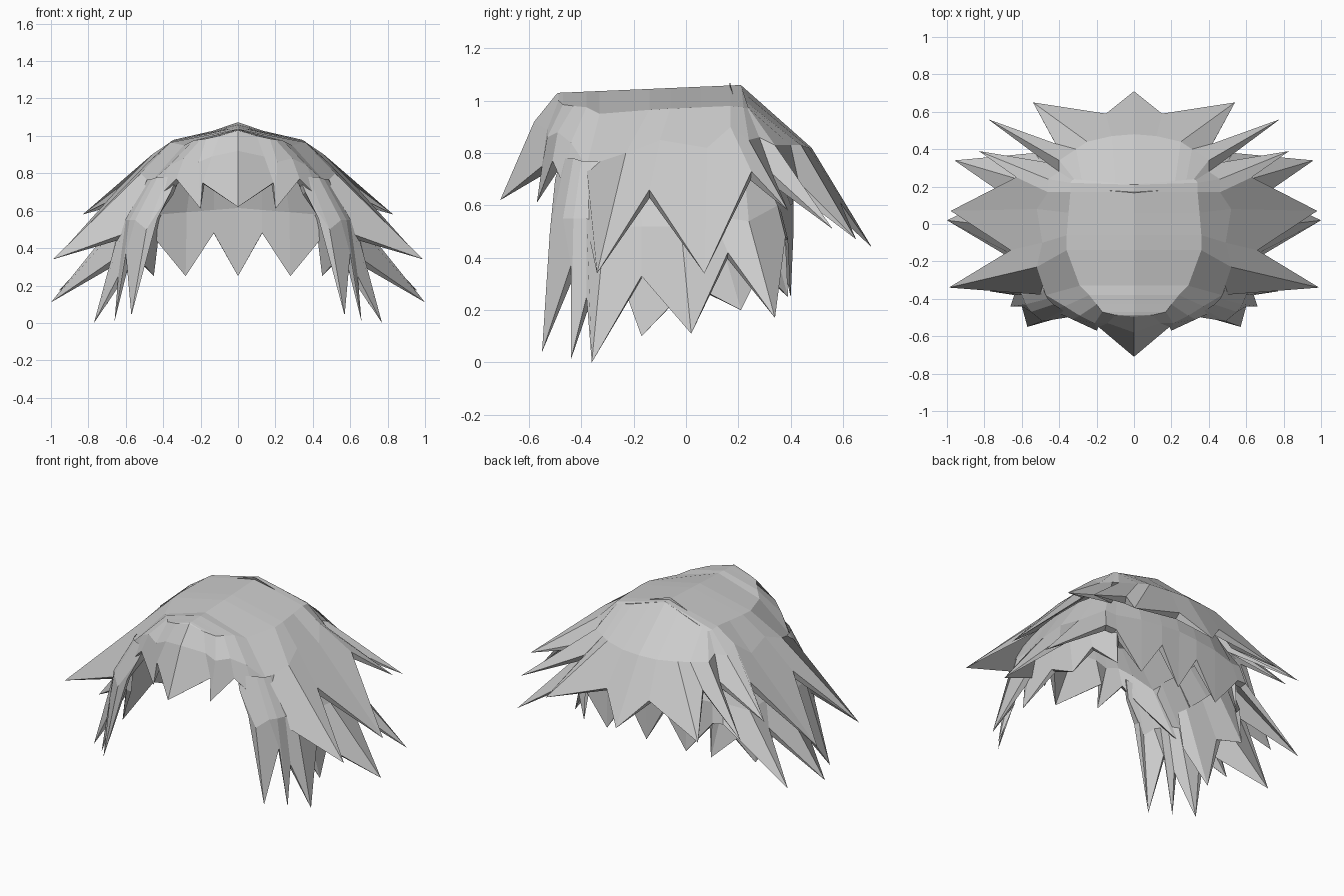
import bpy
import bmesh


def hair_layer(name, columns, thickness):
    """Strip of columns running front to back on the +x side, with a lining that
    meets the outside at every spike tip; the mirror makes the other half."""
    n, rows = len(columns), len(columns[0])
    bm = bmesh.new()
    out = [[bm.verts.new(p) for p in col] for col in columns]
    for i in range(n - 1):
        for j in range(rows - 1):
            bm.faces.new((out[i][j], out[i][j + 1], out[i + 1][j + 1], out[i + 1][j]))
    bm.normal_update()

    # Lining: pushed inward everywhere except at the tips
    lining = []
    for i, col in enumerate(out):
        near = [out[k][-1].co.z for k in (i - 1, i + 1) if 0 <= k < n]
        tip = col[-1].co.z < min(near)
        row = []
        for j, v in enumerate(col):
            if tip and j == rows - 1:
                row.append(bm.verts.new(v.co))
                continue
            p = v.co - v.normal * thickness
            if v.co.x < .001 or p.x < 0:
                p.x = 0
            row.append(bm.verts.new(p))
        lining.append(row)
    for i in range(n - 1):
        for j in range(rows - 1):
            bm.faces.new((lining[i][j], lining[i + 1][j], lining[i + 1][j + 1], lining[i][j + 1]))
        bm.faces.new((out[i][-1], lining[i][-1], lining[i + 1][-1], out[i + 1][-1]))
    # Open side edges away from the centre line
    for i in (0, n - 1):
        if columns[i][-1][0] > 0:
            for j in range(rows - 1):
                quad = [out[i][j], lining[i][j], lining[i][j + 1], out[i][j + 1]]
                bm.faces.new(quad if i == 0 else quad[::-1])
    bmesh.ops.remove_doubles(bm, verts=bm.verts, dist=.0005)
    mesh = bpy.data.meshes.new(name)
    bm.to_mesh(mesh)
    bm.free()
    obj = bpy.data.objects.new(name, mesh)
    bpy.context.collection.objects.link(obj)
    obj.modifiers.new("mirror", 'MIRROR')
    return obj


# Outer layer: each column is (crown edge, bend, end); ends alternate tip and notch
fringe = [
    ((0, -.495, 1.025), (0, -.58, .92), (0, -.71, .62)),
    ((.10, -.487, 1.0), (.14, -.53, .89), (.19, -.55, .75)),
    ((.17, -.47, .985), (.21, -.53, .86), (.20, -.57, .61)),
    ((.20, -.43, .98), (.29, -.49, .88), (.33, -.51, .77)),
    ((.24, -.38, .975), (.37, -.44, .84), (.44, -.46, .66)),
]
side = [
    ((.29, -.33, .95), (.47, -.38, .75), (.60, -.37, .48)),
    ((.36, -.14, .965), (.52, -.23, .80), (.99, -.34, .34)),
    ((.36, -.06, .97), (.49, -.10, .85), (.66, -.14, .66)),
    ((.35, .06, .975), (.52, .08, .82), (.98, .07, .34)),
    ((.34, .17, .98), (.46, .17, .90), (.63, .25, .73)),
    ((.34, .22, .975), (.46, .24, .85), (.83, .39, .58)),
]
back = [
    ((.33, .235, .97), (.40, .28, .86), (.47, .33, .72)),
    ((.32, .24, .97), (.40, .34, .83), (.78, .56, .51)),
    ((.28, .235, .98), (.31, .40, .83), (.42, .43, .69)),
    ((.22, .23, .995), (.25, .44, .83), (.54, .65, .47)),
    ((.10, .22, 1.03), (.12, .47, .82), (.15, .59, .61)),
    ((0, .215, 1.055), (0, .48, .82), (0, .71, .44)),
]


def parting(p):
    """Point on the centre ridge of the crown next to p."""
    y = max(-.49, min(.21, p[1]))
    return (0, y, 1.03 + .03 * (y + .49) / .7)


hair_layer("outer_hair", [(parting(c[0]), *c) for c in fringe + side + back], .045)

# Long locks in front of the ears
side_locks = [
    ((.32, -.47, .80), (.36, -.50, .70), (.43, -.51, .56)),
    ((.38, -.46, .78), (.49, -.52, .50), (.57, -.55, .04)),
    ((.43, -.43, .78), (.55, -.47, .55), (.60, -.44, .37)),
    ((.46, -.40, .77), (.58, -.43, .55), (.66, -.44, .01)),
    ((.48, -.36, .77), (.60, -.38, .55), (.64, -.38, .25)),
    ((.49, -.30, .77), (.63, -.31, .52), (.77, -.36, 0)),
    ((.50, -.18, .77), (.64, -.17, .52), (.68, -.17, .33)),
]
hair_layer("side_locks", side_locks, .04)

# Lower layer behind the ears, ending in the nape zigzag
lower = [
    ((.50, -.18, .77), (.64, -.17, .52), (.68, -.17, .33)),
    ((.50, -.05, .77), (.67, -.02, .52), (1.0, .02, .11)),
    ((.50, .10, .77), (.64, .10, .56), (.70, .16, .42)),
    ((.47, .22, .77), (.62, .24, .54), (.96, .34, .17)),
    ((.42, .27, .77), (.51, .35, .60), (.53, .38, .48)),
    ((.38, .30, .77), (.44, .36, .59), (.46, .39, .47)),
    ((.26, .34, .77), (.28, .40, .60), (.28, .40, .25)),
    ((.13, .36, .77), (.13, .41, .61), (.13, .41, .48)),
    ((0, .37, .77), (0, .41, .62), (0, .40, .25)),
]
hair_layer("lower_hair", lower, .04)

# Short inner locks showing between the lower spikes
inner = [
    ((.58, -.27, .58), (.61, -.26, .35)),
    ((.59, -.20, .58), (.70, -.17, .10)),
    ((.59, -.05, .58), (.64, .02, .30)),
    ((.58, .10, .58), (.64, .21, .20)),
    ((.53, .22, .58), (.56, .29, .36)),
    ((.48, .30, .58), (.45, .39, .25)),
    ((.43, .35, .58), (.45, .38, .47)),
]
hair_layer("inner_locks", inner, .03)
